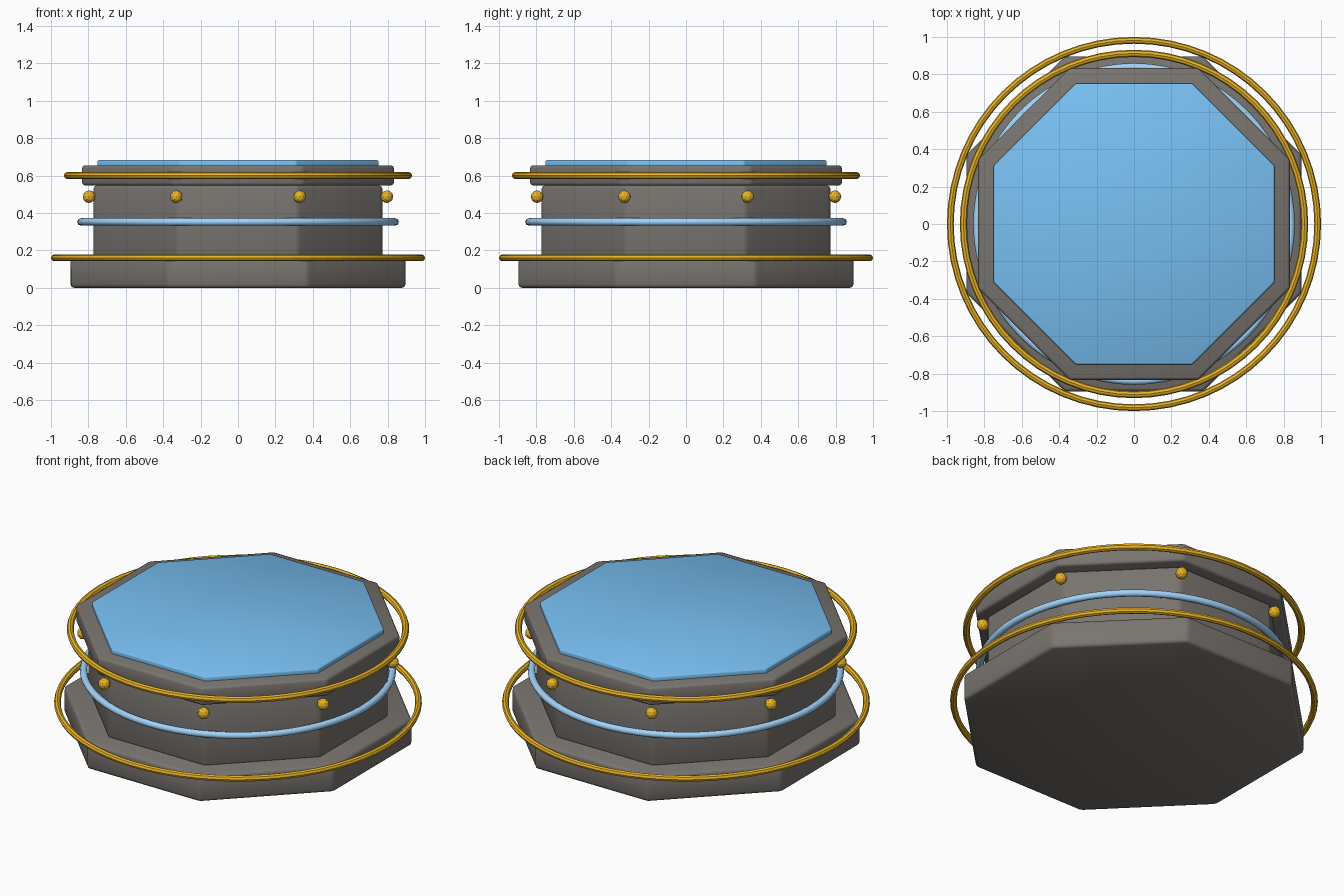
import bpy
from math import pi, cos, sin, radians

if "Cube" in bpy.data.objects:
    bpy.data.objects.remove(bpy.data.objects["Cube"])


def material(name, color):
    m = bpy.data.materials.new(name)
    m.diffuse_color = color
    m.use_nodes = True
    m.node_tree.nodes["Principled BSDF"].inputs["Base Color"].default_value = m.diffuse_color
    return m


gold = material("gold", (0.83, 0.46, 0.02, 1))
blue = material("blue", (0.19, 0.53, 0.90, 1))
pale_blue = material("pale_blue", (0.36, 0.66, 0.96, 1))
stone = material("stone", (0.19, 0.175, 0.16, 1))


def finish(name, mat):
    ob = bpy.context.object
    ob.name = name
    ob.data.materials.append(mat)
    return ob


# Octagonal slab, flat sides facing the axes, sized by its apothem
def slab(name, apothem, z0, z1, bevel, mat=stone):
    bpy.ops.mesh.primitive_cylinder_add(
        vertices=8, radius=apothem / cos(pi / 8), depth=z1 - z0,
        location=(0, 0, (z0 + z1) / 2), rotation=(0, 0, pi / 8))
    bpy.ops.object.transform_apply(location=False, rotation=True, scale=False)
    ob = finish(name, mat)
    bpy.ops.object.shade_smooth()
    mod = ob.modifiers.new("soft_edges", 'BEVEL')
    mod.width = bevel
    mod.segments = 2
    mod.limit_method = 'ANGLE'
    mod.angle_limit = radians(30)
    return ob


def ring(name, major, minor, z, mat, smooth):
    bpy.ops.mesh.primitive_torus_add(
        major_radius=major, minor_radius=minor, major_segments=64,
        minor_segments=8, location=(0, 0, z))
    finish(name, mat)
    if smooth:
        bpy.ops.object.shade_smooth_by_angle(angle=radians(60))
    else:
        bpy.ops.object.shade_flat()


# Stacked stone body and inlaid top
slab("base_plinth", 0.895, 0.0, 0.16, 0.018)
slab("body", 0.772, 0.15, 0.547, 0.018)
slab("top_rim", 0.833, 0.547, 0.655, 0.015)
slab("top_panel", 0.751, 0.64, 0.682, 0.008, blue)

# Floating trim rings
ring("lower_gold_ring", 0.982, 0.018, 0.16, gold, False)
ring("middle_blue_ring", 0.84, 0.02, 0.352, pale_blue, True)
ring("upper_gold_ring", 0.912, 0.019, 0.60, gold, False)

# Gold studs on the eight body corners
for i in range(8):
    a = pi / 8 + i * pi / 4
    bpy.ops.mesh.primitive_ico_sphere_add(
        subdivisions=2, radius=0.034,
        location=(0.862 * cos(a), 0.862 * sin(a), 0.487))
    finish(f"corner_stud_{i + 1}", gold)
